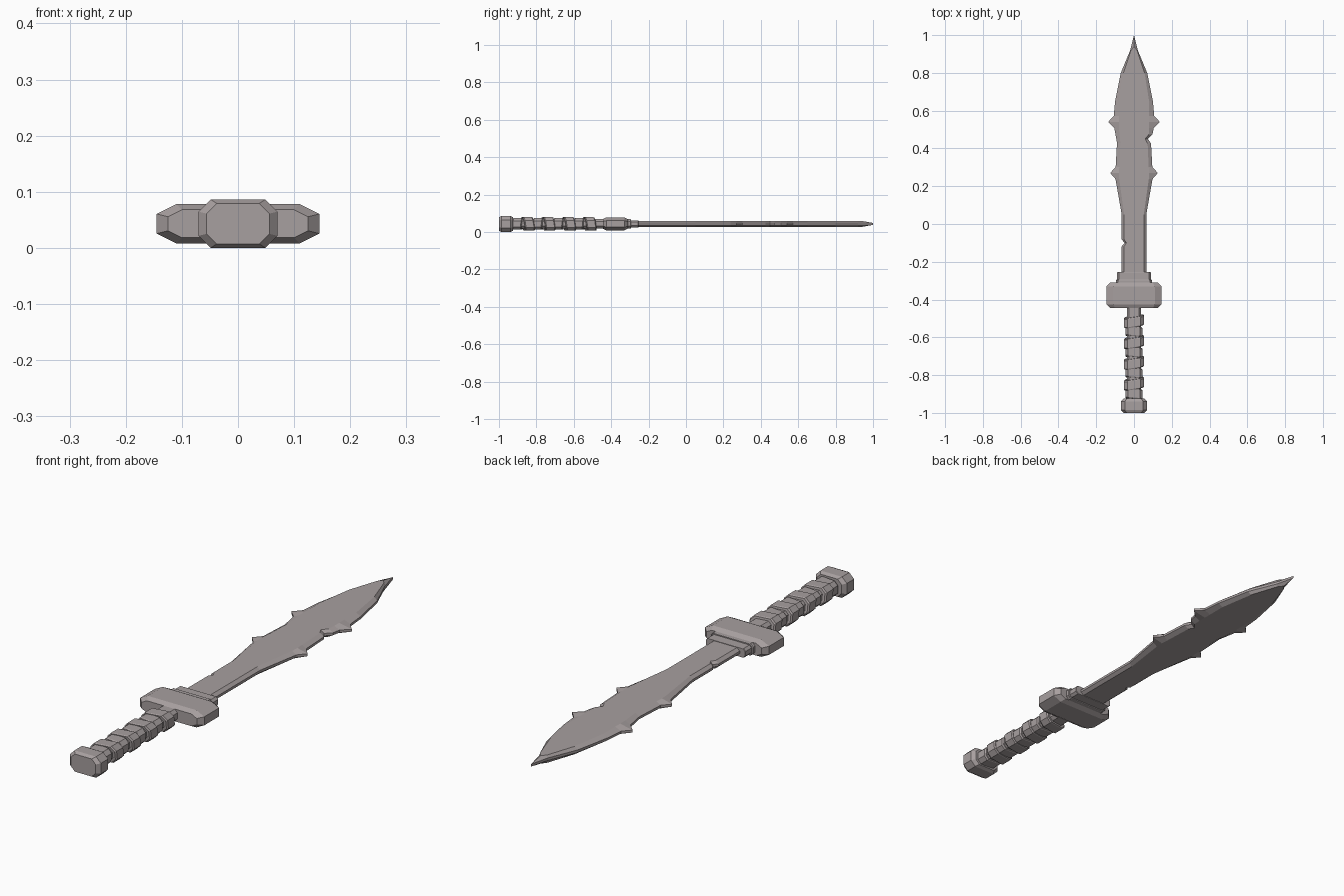
import bpy
import bmesh

cube = bpy.data.objects.get("Cube")
if cube:
    bpy.data.objects.remove(cube, do_unlink=True)

MIDDLE = 0.043  # height of the sword's centre line

steel = bpy.data.materials.new("warm grey")
steel.use_nodes = True
colour = (0.39, 0.35, 0.35, 1)
steel.diffuse_color = colour
steel.node_tree.nodes["Principled BSDF"].inputs["Base Color"].default_value = colour


def loft(name, rings):
    """Skin equal-length rings of points and cap both ends."""
    bm = bmesh.new()
    loops = [[bm.verts.new((x, y, z + MIDDLE)) for x, y, z in ring] for ring in rings]
    for lower, upper in zip(loops, loops[1:]):
        for i in range(len(lower)):
            bm.faces.new((lower[i - 1], lower[i], upper[i], upper[i - 1]))
    bm.faces.new(loops[0])
    bm.faces.new(loops[-1])
    bmesh.ops.recalc_face_normals(bm, faces=bm.faces)
    mesh = bpy.data.meshes.new(name)
    bm.to_mesh(mesh)
    bm.free()
    mesh.materials.append(steel)
    obj = bpy.data.objects.new(name, mesh)
    bpy.context.collection.objects.link(obj)


def octagon(y, width, height, slope, tilt):
    """Chamfered rectangle across the sword, optionally slanted along y."""
    cut = height / 2
    quarter = [(width, height - cut), (width - cut * slope, height)]
    half = quarter + [(-x, z) for x, z in reversed(quarter)]
    points = half + [(-x, -z) for x, z in half]
    return [(x, y + tilt * (x - z), z) for x, z in points]


def bar(name, back, front, width, height, bevel, slope=1, tilt=0):
    """Octagonal bar along y with bevelled ends."""
    stations = [(back, bevel), (back + bevel, 0), (front - bevel, 0), (front, bevel)]
    loft(name, [octagon(y, width - inset, height - inset / 2, slope, tilt)
                for y, inset in stations])


# Blade profile: (position along the blade, half width)
profile = [(-0.27, 0.065), (0.05, 0.065), (0.25, 0.1), (0.43, 0.09),
           (0.54, 0.11), (0.65, 0.1), (0.8, 0.07), (0.92, 0.02)]


def half_width(y):
    for (start, first), (end, second) in zip(profile, profile[1:]):
        if start <= y <= end:
            return first + (second - first) * (y - start) / (end - start)


def blade_edge(side, features):
    """One edge from base to tip; each feature is a barb or, if negative, a nick."""
    points = list(profile)
    for centre, size in features:
        reach = abs(size) * 1.2
        points = [p for p in points if abs(p[0] - centre) > reach]
        points += [(y, half_width(y)) for y in (centre - reach, centre + reach)]
        points.append((centre, half_width(centre) + size))
    return [(side * width, y) for y, width in sorted(points)]


# Barbs on both edges, one nick on each
barbs = [(0.27, 0.027), (0.54, 0.027)]
left_edge = blade_edge(1, barbs + [(0.45, -0.02)])
right_edge = blade_edge(-1, barbs + [(-0.1, -0.015)])
outline = left_edge + [(0, 1)] + right_edge[::-1]


def rim(z):
    return [(x, y, z) for x, y in outline]


def core(z):
    return [(max(-0.08, min(0.08, x * 0.8)), min(y, 0.94), z) for x, y in outline]


# Thin rim rising to a flat core
loft("blade", [core(-0.016), rim(-0.005), rim(0.005), core(0.016)])

# Guard and the stepped collar holding the blade
bar("guard", -0.445, -0.31, 0.145, 0.035, bevel=0.02, slope=2)
bar("collar_base", -0.32, -0.295, 0.096, 0.025, bevel=0.003)
bar("collar", -0.3, -0.255, 0.09, 0.019, bevel=0.002)

# Grip core, then slanted wraps of alternating size
bar("grip", -0.94, -0.43, 0.038, 0.025, bevel=0.002)
for i in range(8):
    y = -0.9 + i * 0.055
    thick = i % 2
    bar("grip_wrap_" + str(i + 1), y - 0.026, y + 0.026,
        0.046 + thick * 0.007, 0.031 + thick * 0.005,
        bevel=0.005, tilt=0.16 if thick else -0.1)

# Pommel with bevelled ends
bar("pommel", -1, -0.925, 0.07, MIDDLE, bevel=0.014)
